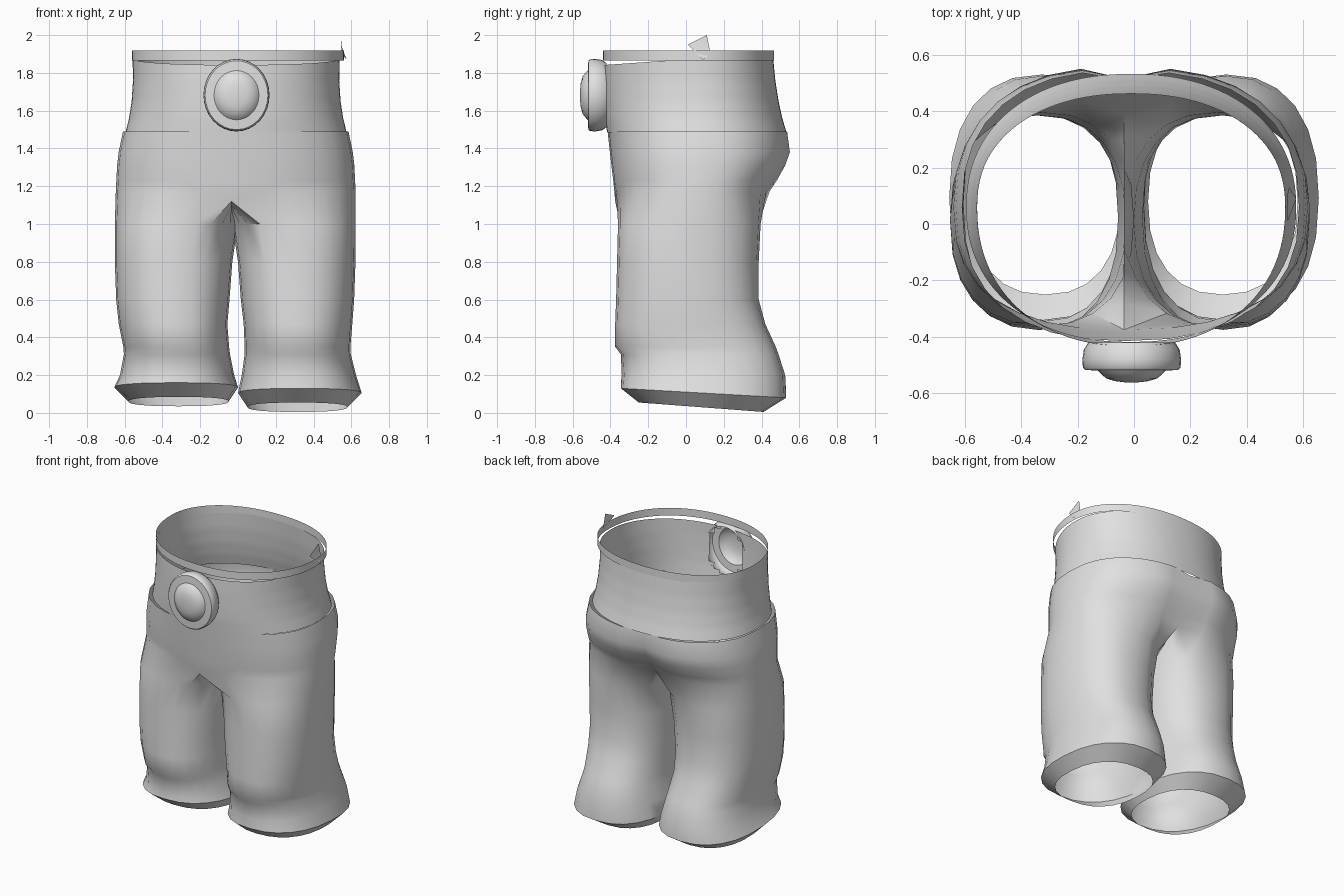
import bpy, bmesh, math

if "Cube" in bpy.data.objects:
    bpy.data.objects.remove(bpy.data.objects["Cube"])

mat = bpy.data.materials.new("plain grey")
mat.diffuse_color = (0.75, 0.75, 0.75, 1)
mat.use_nodes = True
mat.node_tree.nodes["Principled BSDF"].inputs["Base Color"].default_value = mat.diffuse_color


def finish(bm, name, angle=40):
    bmesh.ops.recalc_face_normals(bm, faces=bm.faces[:])
    me = bpy.data.meshes.new(name)
    bm.to_mesh(me)
    bm.free()
    ob = bpy.data.objects.new(name, me)
    bpy.context.collection.objects.link(ob)
    me.materials.append(mat)
    bpy.ops.object.select_all(action='DESELECT')
    ob.select_set(True)
    bpy.context.view_layer.objects.active = ob
    bpy.ops.object.shade_smooth_by_angle(angle=math.radians(angle))
    return ob


def spow(v, n):
    return math.copysign(abs(v) ** (2 / n), v)


def hoop(a, hx, yf, yb, n):
    """Point on a rounded outline with separate front and back depth."""
    c = 0.06
    sy = spow(math.sin(a), n)
    return hx * spow(math.cos(a), n), c + sy * ((yb - c) if sy > 0 else (c - yf))


def bridge(bm, r0, r1, closed=True):
    m = len(r0)
    for i in range(m if closed else m - 1):
        j = (i + 1) % m
        bm.faces.new((r0[i], r0[j], r1[j], r1[i]))


# Trousers: two leg tubes joined at a crotch seam under shared hip rings
OUT, INN = 16, 8
CX = -0.035
# z, half width, front y, back y, depth of the rear cleft
hips = [(1.17, .635, -.375, .45, .06), (1.23, .632, -.385, .49, .06),
        (1.31, .628, -.395, .535, .05), (1.38, .62, -.403, .56, .045),
        (1.49, .597, -.415, .545, .035)]
# z front, z back, inner x, outer x, front y, back y
legs = [(1.0, 1.0, -.03, .622, -.36, .395), (.8, .8, 0, .622, -.365, .385),
        (.6, .6, .015, .615, -.37, .385), (.47, .47, .03, .605, -.375, .42),
        (.35, .35, .035, .595, -.375, .475), (.31, .31, .035, .597, -.345, .49),
        (.2, .2, .02, .625, -.34, .525), (.13, .08, .0, .655, -.345, .53),
        (.055, .005, .05, .58, -.25, .41)]
bm = bmesh.new()
hip_rows = {}
for s in (1, -1):
    rows = []
    for k, (z, hx, yf, yb, cl) in enumerate(hips):
        row = []
        for j in range(OUT + 1):
            if s < 0 and j in (0, OUT):          # shared centre line
                row.append(hip_rows[k][j])
                continue
            x, y = hoop(math.radians(-90 + 180 * j / OUT), hx, yf, yb, 2.4)
            drop = 0
            if y > 0.06:
                y -= cl * math.exp(-(x / .09) ** 2)
            elif k == 0:                          # crotch hangs lower in front
                drop = .05 * math.exp(-(x / .12) ** 2)
            mid = CX * (1 - x / hx) - .012 * x / hx
            row.append(bm.verts.new((s * x + mid, y, z - drop)))
        rows.append(row)
    if s > 0:
        hip_rows = rows
        # crotch seam from back centre to front centre
        a, b = rows[0][OUT].co, rows[0][0].co
        seam = []
        for i in range(1, INN):
            t = i / INN
            z = a.z + (b.z - a.z) * t - .06 * math.sin(math.pi * t) ** .7
            seam.append(bm.verts.new((CX, a.y + (b.y - a.y) * t, z)))
    for r0, r1 in zip(rows, rows[1:]):
        bridge(bm, r0, r1, False)
    prev = rows[0] + seam
    for zf, zb, xi, xo, yf, yb in legs:
        ring = []
        for i in range(OUT + INN):
            a = math.radians(-120 + 360 * i / (OUT + INN))
            u, v = spow(math.cos(a), 2.35), spow(math.sin(a), 2.35)
            x = (xi + xo) / 2 + u * (xo - xi) / 2
            y = (yf + yb) / 2 + v * (yb - yf) / 2
            z = zf + (zb - zf) * (v + 1) / 2
            if s < 0:                             # left leg sits further out
                x += .03 * min(1, max(0, (zf - .25) / .25))
                z += .03 if zf < .15 else 0
            ring.append(bm.verts.new((s * x, y, z)))
        bridge(bm, prev, ring)
        prev = ring
finish(bm, "trousers", 45)

# Waistband: open sleeve, top edge dips at the front, oval hole behind the buckle
SEG = 96
bm = bmesh.new()
band = [(1.485, .585, -.418, .532), (1.56, .567, -.427, .51), (1.65, .553, -.432, .49),
        (1.76, .546, -.434, .473), (1.872, .548, -.432, .462)]
fine = []
for p, q in zip(band, band[1:]):
    fine += [[u + (v - u) * i / 4 for u, v in zip(p, q)] for i in range(4)]
fine.append(band[-1])
prev = None
for z, hx, yf, yb in fine:
    ring = []
    for i in range(SEG):
        x, y = hoop(2 * math.pi * i / SEG, hx, yf, yb, 2.2)
        dip = .03 * max(0, -y / .43) * max(0, (z - 1.76) / .112)
        ring.append(bm.verts.new((x - .01, y, z - dip)))
    if prev:
        bridge(bm, prev, ring)
    prev = ring
hole = []
for f in bm.faces:
    c = f.calc_center_median()
    if c.y < 0 and math.hypot((c.x + .008) / .14, (c.z - 1.68) / .155) < 1:
        hole.append(f)
bmesh.ops.delete(bm, geom=hole, context='FACES')
finish(bm, "waistband")

# Thin rim strip around the top
bm = bmesh.new()
rings = []
for z in (1.865, 1.918):
    ring = []
    for i in range(SEG):
        x, y = hoop(2 * math.pi * i / SEG, .562, -.44, .467, 2.15)
        ring.append(bm.verts.new((x, y, z)))
    rings.append(ring)
bridge(bm, *rings)
finish(bm, "top_rim")

# Loose pointed scrap standing on the rim
bm = bmesh.new()
pts = [(.545, .01, 1.95), (.545, .11, 2.0), (.55, .13, 1.90), (.575, .09, 1.87)]
v = [bm.verts.new(p) for p in pts]
bm.faces.new(v[:3])
bm.faces.new((v[0], v[2], v[3]))
finish(bm, "loose_scrap")

# Buckle: oval turned profile (radius fraction, y) ending in a dome
prof = [(.88, -.42), (.97, -.445), (1, -.48), (.99, -.508), (.95, -.517), (.68, -.52),
        (.63, -.53), (.52, -.547), (.34, -.557), (.15, -.561)]
bm = bmesh.new()
prev = None
for r, y in prof:
    ring = []
    for i in range(32):
        a = 2 * math.pi * i / 32
        ring.append(bm.verts.new((-.008 + .175 * r * math.cos(a), y,
                                  1.682 + .192 * r * math.sin(a))))
    if prev:
        bridge(bm, prev, ring)
    prev = ring
bm.faces.new(prev)
finish(bm, "buckle")
